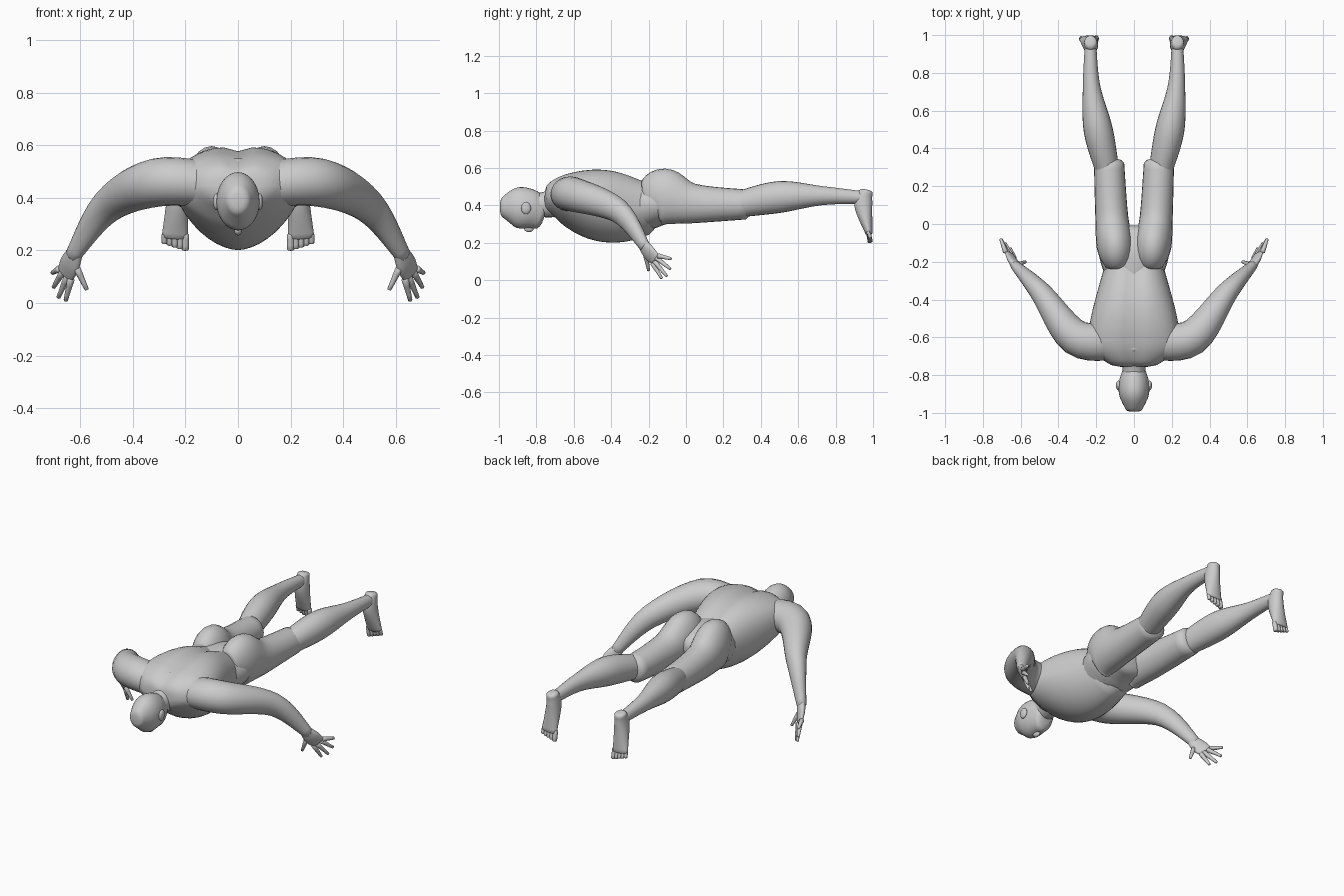
import bpy, bmesh, math
from mathutils import Vector

if "Cube" in bpy.data.objects:
    bpy.data.objects.remove(bpy.data.objects["Cube"])

colour = (.6, .6, .6, 1)
grey = bpy.data.materials.new("light_grey")
grey.use_nodes = True
grey.diffuse_color = colour
grey.node_tree.nodes["Principled BSDF"].inputs["Base Color"].default_value = colour


def finish(name, bm):
    bmesh.ops.recalc_face_normals(bm, faces=bm.faces)
    mesh = bpy.data.meshes.new(name)
    bm.to_mesh(mesh)
    bm.free()
    mesh.materials.append(grey)
    mesh.polygons.foreach_set("use_smooth", [True] * len(mesh.polygons))
    obj = bpy.data.objects.new(name, mesh)
    bpy.context.collection.objects.link(obj)


def spline(values, t):
    """Smooth curve through evenly spaced numbers or vectors, t from start to end."""
    last = len(values) - 1
    i = min(int(t * last), last - 1)
    u = t * last - i
    a, b = values[max(i - 1, 0)], values[i]
    c, d = values[i + 1], values[min(i + 2, last)]
    bend = (a * 2 - b * 5 + c * 4 - d) * u * u + (b * 3 - a - c * 3 + d) * u ** 3
    return b + ((c - a) * u + bend) / 2


def vectors(*points):
    return [Vector(p) for p in points]


def loft(name, path, widths, depths, side=(1, 0, 0), mirror=1, sides=24, steps=12,
         upper=1, lower=1, groove=0):
    """Skin ovals along a path, with half widths, half depths and rounded ends."""
    bm = bmesh.new()
    rings = []

    def add_ring(t, push, scale):
        tangent = spline(path, min(t + .01, 1)) - spline(path, max(t - .01, 0))
        tangent.normalize()
        across = Vector(side)
        across = (across - tangent * across.dot(tangent)).normalized()
        up = across.cross(tangent)
        width, depth = spline(widths, t), spline(depths, t)
        centre = spline(path, t) + tangent * push * min(width, depth)
        ring = []
        for k in range(sides):
            angle = math.tau * k / sides
            c, d = math.cos(angle), math.sin(angle)
            power = upper if d > 0 else lower
            u = math.copysign(abs(c) ** power, c) * width * scale
            v = math.copysign(abs(d) ** power, d) * depth * scale
            if d > 0:
                v -= groove * math.exp(-(u / .04) ** 2)
            p = centre + across * u + up * v
            ring.append(bm.verts.new((p.x * mirror, p.y, p.z)))
        rings.append(ring)

    caps = ((.3, .5), (.2, .8))
    for push, scale in caps:
        add_ring(0, -push, scale)
    for i in range(steps + 1):
        add_ring(i / steps, 0, 1)
    for push, scale in reversed(caps):
        add_ring(1, push, scale)
    for r, q in zip(rings, rings[1:]):
        for k in range(sides):
            n = (k + 1) % sides
            bm.faces.new((r[k], r[n], q[n], q[k]))
    bm.faces.new(rings[0])
    bm.faces.new(rings[-1])
    finish(name, bm)


def ellipsoid(name, centre, radii, mirror=1):
    bm = bmesh.new()
    bmesh.ops.create_uvsphere(bm, u_segments=32, v_segments=16, radius=1)
    for v in bm.verts:
        v.co = v.co * Vector(radii) + Vector(centre)
        v.co.x *= mirror
    finish(name, bm)


# Torso, lying face down: broad chest, arched back with a spine groove, keeled belly
path, widths, depths = [], [], []
for i in range(9):
    t = i / 8
    back = .53 + .07 * math.sin(math.pi * t ** .8)
    belly = .36 - .16 * math.sin(math.pi * t * .75)
    path.append(Vector((0, -.73 + .53 * t, (back + belly) / 2)))
    widths.append(.15 + .09 * math.sin(math.pi * t ** .5))
    depths.append((back - belly) / 2)
loft("torso", path, widths, depths, sides=40, steps=24, upper=.8, lower=1.15, groove=.02)
loft("pelvis", vectors((0, -.28, .39), (0, -.15, .41), (0, -.04, .4)),
     (.15, .185, .13), (.14, .125, .09))

# Neck, head and face
loft("neck", vectors((0, -.82, .4), (0, -.72, .41), (0, -.62, .45)),
     (.06, .07, .15), (.06, .075, .11))
loft("head", vectors((0, -.98, .39), (0, -.91, .39), (0, -.84, .38), (0, -.77, .355)),
     (.045, .077, .08, .058), (.055, .105, .107, .085), sides=32, steps=18)
ellipsoid("nose", (0, -.84, .275), (.014, .025, .018))

knuckles = vectors((.635, -.178, .09), (.68, -.148, .13))
fingertips = vectors((.655, -.13, .01), (.695, -.09, .035), (.705, -.08, .115))
finger_names = ("index", "middle", "ring", "little")

for label, mirror in (("left", 1), ("right", -1)):
    ellipsoid(label + "_ear", (.082, -.855, .385), (.013, .026, .032), mirror)

    # Arm through shoulder and elbow to the wrist
    loft(label + "_arm",
         vectors((.1, -.62, .45), (.31, -.6, .458), (.495, -.36, .37), (.628, -.22, .18)),
         (.1, .095, .057, .026), (.085, .092, .066, .032),
         side=(.6, -.8, 0), mirror=mirror, steps=18)

    # Hand with fingers fanned between the knuckles and the tips
    loft(label + "_palm", vectors((.615, -.235, .2), (.638, -.2, .15), (.657, -.163, .11)),
         (.03, .045, .04), (.024, .02, .013), side=(.65, .43, .65), mirror=mirror)
    digits = [(name, spline(knuckles, i / 3), spline(fingertips, i / 3))
              for i, name in enumerate(finger_names)]
    digits.append(("thumb", *vectors((.612, -.215, .13), (.575, -.2, .052))))
    for name, root, tip in digits:
        taper = (.014, .008)
        loft(f"{label}_{name}", (root, tip), taper, taper,
             mirror=mirror, sides=10, steps=3)

    # Leg in two overlapping lengths, the upper one swelling into the buttock
    loft(label + "_thigh",
         vectors((.085, -.21, .425), (.1, -.12, .445), (.118, .04, .41), (.132, .32, .405)),
         (.07, .097, .087, .08), (.1, .152, .106, .08), mirror=mirror, steps=18)
    girth = (.063, .077, .046, .03)
    loft(label + "_calf",
         vectors((.14, .28, .405), (.19, .5, .445), (.225, .73, .452), (.23, .95, .442)),
         girth, [r * 1.1 for r in girth], mirror=mirror, steps=18)

    # Foot hanging down from the heel, with five toes
    loft(label + "_foot", vectors((.23, .963, .475), (.23, .948, .4), (.24, .979, .25)),
         (.033, .04, .05), (.036, .048, .019), mirror=mirror)
    for i in range(5):
        x, r = .2 + .02 * i, .014 - .001 * i
        loft(f"{label}_toe_{i + 1}", vectors((x, .975, .26), (x, .985, .204 + .006 * i)),
             (r, r), (r, r), mirror=mirror, sides=10, steps=3)
